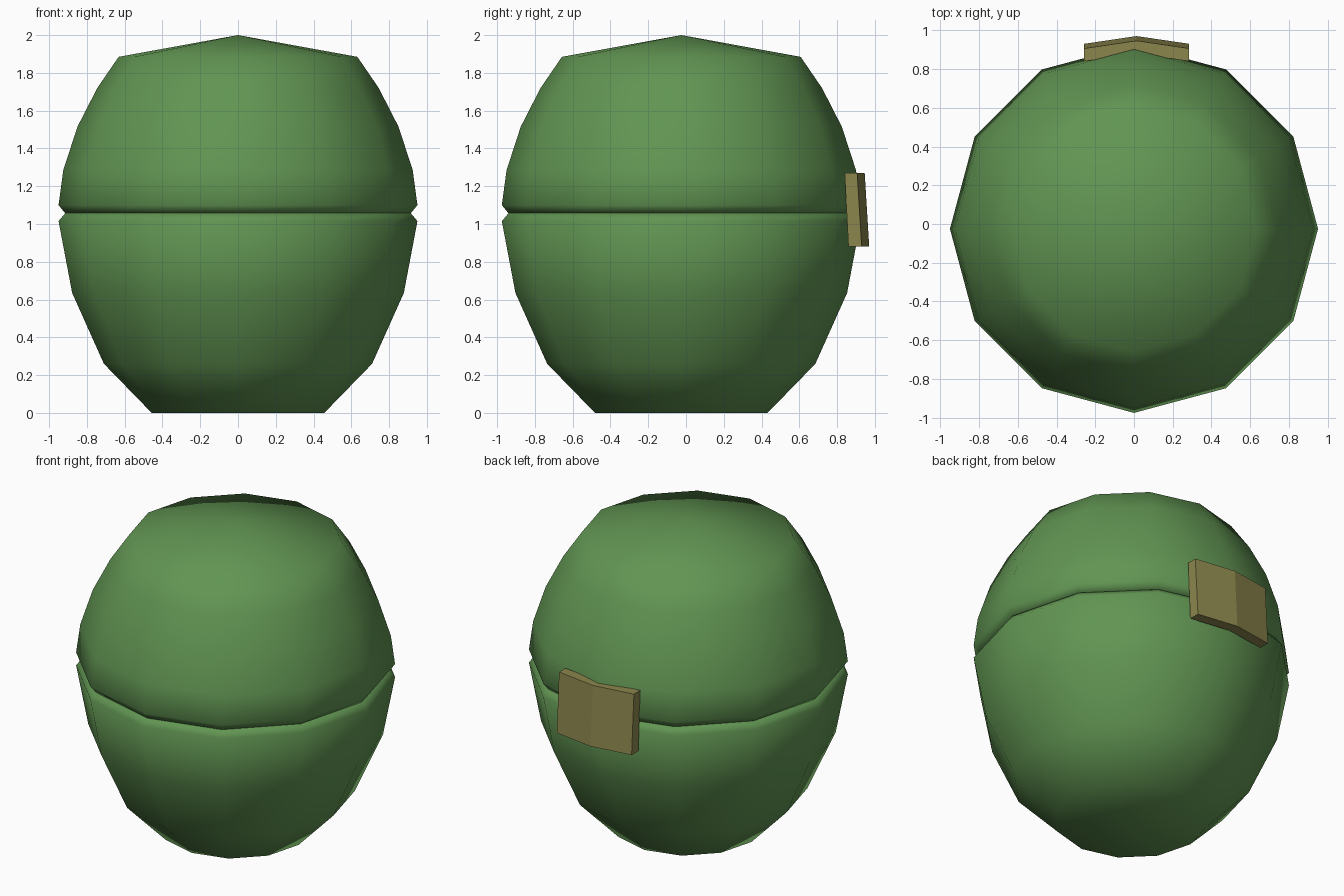
import bpy, bmesh, math

if "Cube" in bpy.data.objects:
    bpy.data.objects.remove(bpy.data.objects["Cube"])

CY = -0.025   # body axis in y
SIDES = 12


def material(name, rgb):
    m = bpy.data.materials.new(name)
    m.diffuse_color = (*rgb, 1.0)
    m.use_nodes = True
    m.node_tree.nodes["Principled BSDF"].inputs["Base Color"].default_value = m.diffuse_color
    return m


def finish(name, bm, mat, smooth_angle=None):
    bmesh.ops.recalc_face_normals(bm, faces=bm.faces)
    me = bpy.data.meshes.new(name)
    bm.to_mesh(me)
    bm.free()
    me.materials.append(mat)
    ob = bpy.data.objects.new(name, me)
    bpy.context.collection.objects.link(ob)
    if smooth_angle is not None:
        bpy.ops.object.select_all(action='DESELECT')
        ob.select_set(True)
        bpy.context.view_layer.objects.active = ob
        bpy.ops.object.shade_smooth_by_angle(angle=math.radians(smooth_angle))
    return ob


def lathe(name, profile, mat, apex=None):
    """Twelve-sided turned shell from (radius, z) points, closed at the bottom."""
    bm = bmesh.new()
    rings = [[bm.verts.new((r * math.cos(math.tau * i / SIDES),
                            CY + r * math.sin(math.tau * i / SIDES), z))
              for i in range(SIDES)] for r, z in profile]
    for a, b in zip(rings, rings[1:]):
        for i in range(SIDES):
            j = (i + 1) % SIDES
            bm.faces.new((a[i], a[j], b[j], b[i]))
    bm.faces.new(rings[0][::-1])
    if apex is None:
        bm.faces.new(rings[-1])
    else:
        tip = bm.verts.new((0, CY, apex))
        for i in range(SIDES):
            bm.faces.new((rings[-1][i], rings[-1][(i + 1) % SIDES], tip))
    return finish(name, bm, mat, 70)


green = material("leaf green", (0.12, 0.30, 0.085))
olive = material("olive brass", (0.265, 0.24, 0.075))

# Lower half, tapering to a flat base, with the lower side of the seam groove
lathe("lower_shell", [(0.457, 0), (0.71, 0.26), (0.878, 0.635),
                      (0.95, 1.015), (0.915, 1.057)], green)

# Upper half with the upper side of the groove and a shallow pointed cap
lathe("upper_shell", [(0.915, 1.057), (0.95, 1.10), (0.925, 1.285), (0.85, 1.515),
                      (0.745, 1.72), (0.632, 1.885)], green, apex=2.0)

# Hinge plate on the back, bent along its middle and leaning slightly
bm = bmesh.new()
columns = []
for x, y in ((-0.257, 0.84), (0.013, 0.88), (0.285, 0.84)):
    columns.append([bm.verts.new(p) for p in (
        (x, y, 1.27), (x, y + 0.066, 1.27), (x, y + 0.09, 0.88), (x, y + 0.02, 0.88))])
for a, b in zip(columns, columns[1:]):
    for i in range(4):
        j = (i + 1) % 4
        bm.faces.new((a[i], a[j], b[j], b[i]))
bm.faces.new(columns[0])
bm.faces.new(columns[-1][::-1])
finish("hinge_plate", bm, olive)
